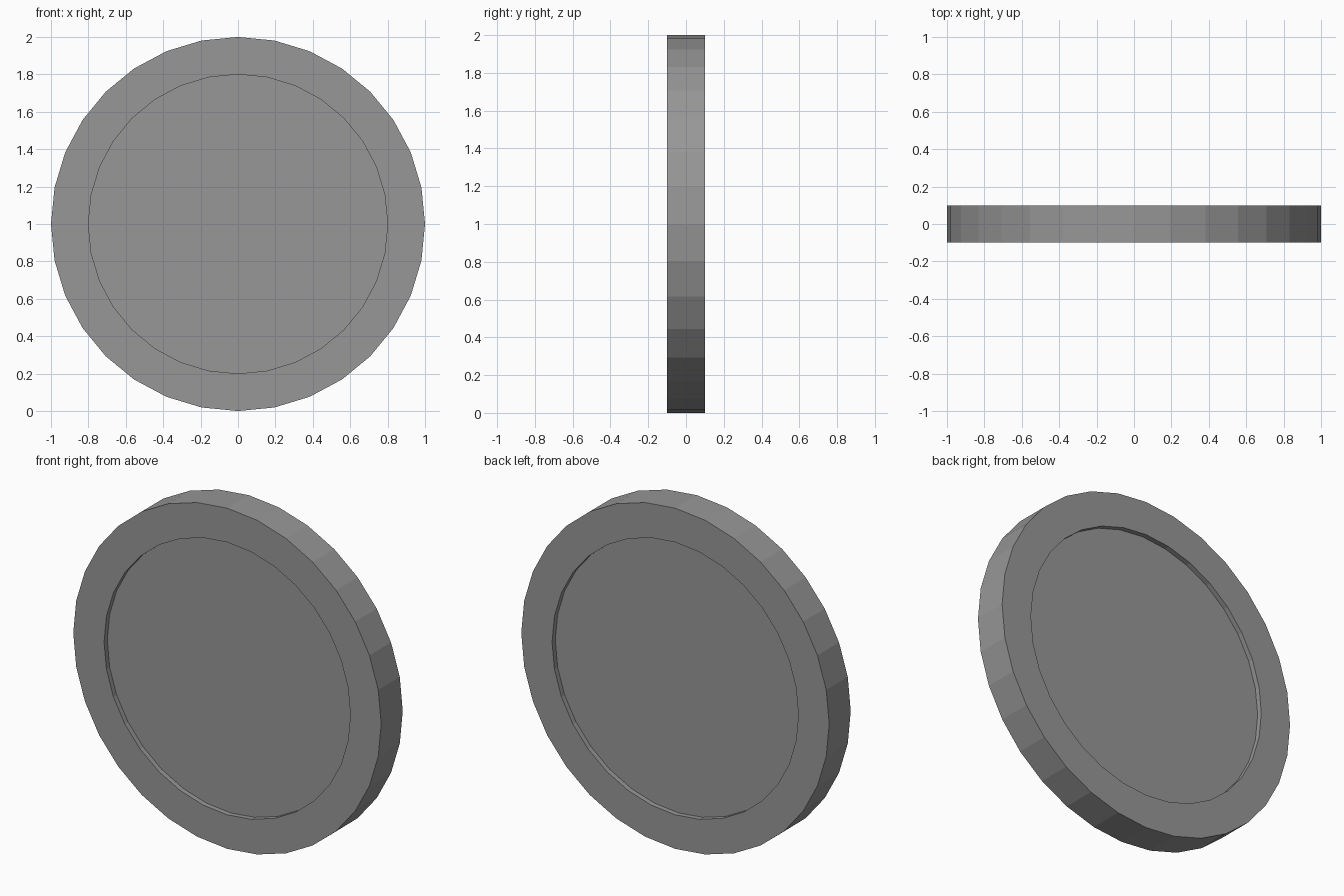
import bpy, bmesh, math
from mathutils import Matrix

if "Cube" in bpy.data.objects:
    bpy.data.objects.remove(bpy.data.objects["Cube"])

SIDES = 32
RADIUS, THICK, RIM, DEPTH = 1.0, 0.2, 0.2, 0.03

# Solid disc standing on edge, axis along y
bm = bmesh.new()
bmesh.ops.create_cone(bm, cap_ends=True, segments=SIDES,
                      radius1=RADIUS, radius2=RADIUS, depth=THICK)
bmesh.ops.transform(bm, verts=bm.verts,
                    matrix=Matrix.Translation((0, 0, RADIUS)) @ Matrix.Rotation(math.pi / 2, 4, 'X'))

# Raised rim: inset each cap, then push a straight-walled recess inward
caps = [f for f in bm.faces if len(f.verts) == SIDES]
for cap in caps:
    bmesh.ops.inset_region(bm, faces=[cap], thickness=RIM * math.cos(math.pi / SIDES),
                           use_even_offset=True)
    normal = cap.normal.copy()
    floor = bmesh.ops.extrude_discrete_faces(bm, faces=[cap])["faces"][0]
    bmesh.ops.translate(bm, verts=floor.verts, vec=-normal * DEPTH)

bmesh.ops.recalc_face_normals(bm, faces=bm.faces)
mesh = bpy.data.meshes.new("rimmed_disc")
bm.to_mesh(mesh)
bm.free()

# Dark grey finish
grey = bpy.data.materials.new("dark_grey")
grey.diffuse_color = (0.31, 0.31, 0.31, 1)
grey.use_nodes = True
grey.node_tree.nodes["Principled BSDF"].inputs["Base Color"].default_value = grey.diffuse_color
mesh.materials.append(grey)
bpy.context.collection.objects.link(bpy.data.objects.new("rimmed_disc", mesh))
